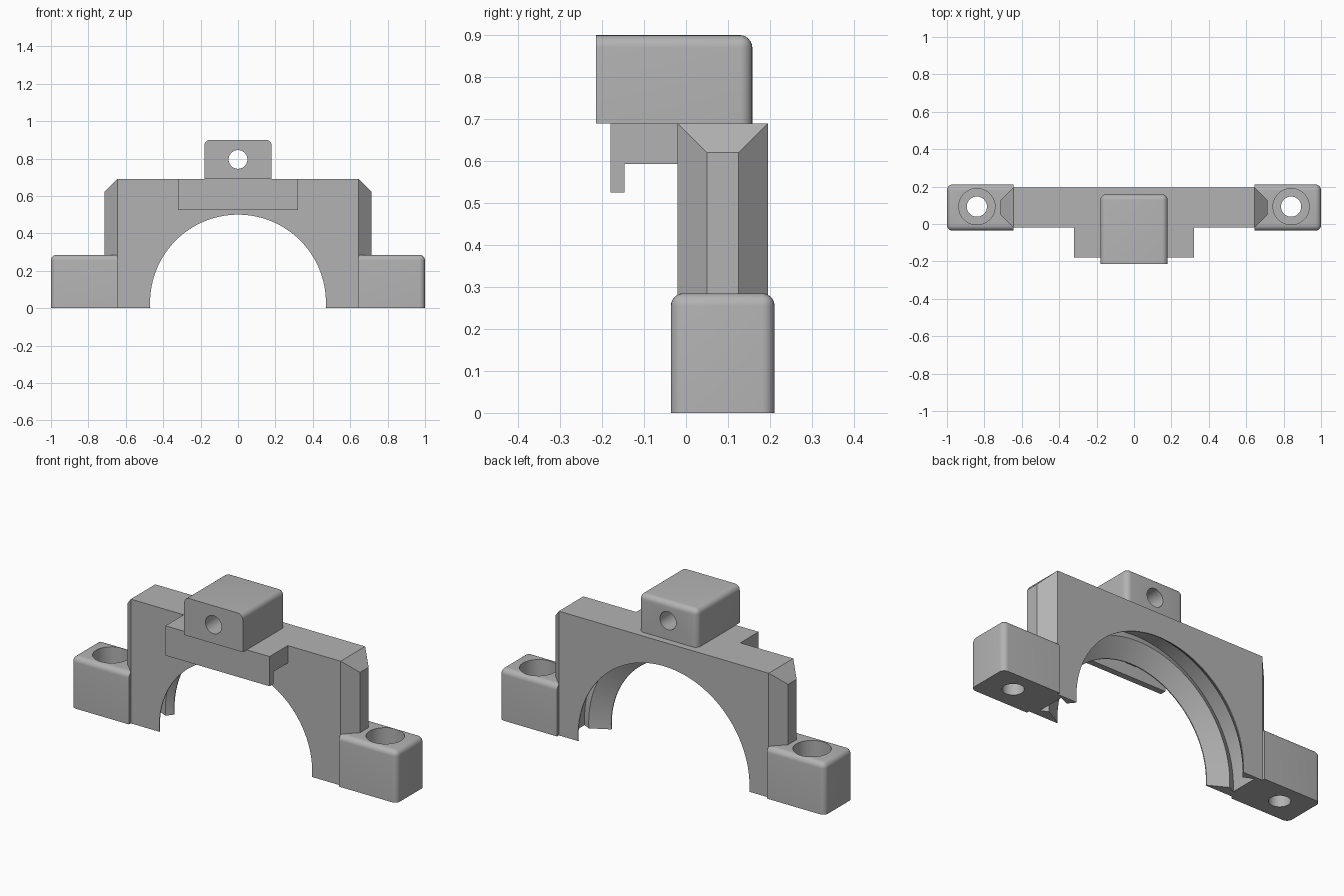
import bpy, bmesh
from math import pi, sin, cos, radians
from mathutils import Matrix, Vector

cube = bpy.data.objects.get("Cube")
if cube:
    bpy.data.objects.remove(cube, do_unlink=True)

metal = bpy.data.materials.new("plain_grey")
metal.use_nodes = True
metal.diffuse_color = (0.45, 0.45, 0.45, 1)
metal.node_tree.nodes["Principled BSDF"].inputs["Base Color"].default_value = metal.diffuse_color


def to_object(name, bm):
    bmesh.ops.recalc_face_normals(bm, faces=bm.faces)
    mesh = bpy.data.meshes.new(name)
    bm.to_mesh(mesh)
    bm.free()
    ob = bpy.data.objects.new(name, mesh)
    bpy.context.collection.objects.link(ob)
    mesh.materials.append(metal)
    return ob


def box(name, lo, hi, round_rule=None, radius=0.03):
    """Box between two corners; edges whose midpoint meets the rule are rounded."""
    bm = bmesh.new()
    lo, hi = Vector(lo), Vector(hi)
    bmesh.ops.create_cube(bm, size=1)
    for v in bm.verts:
        v.co = (lo + hi) / 2 + v.co * (hi - lo)
    if round_rule:
        edges = [e for e in bm.edges if round_rule((e.verts[0].co + e.verts[1].co) / 2)]
        bmesh.ops.bevel(bm, geom=edges, offset=radius, segments=6, profile=0.5, affect='EDGES')
    return to_object(name, bm)


def revolved(name, profile, matrix, steps=48):
    """Solid turned around local z from (radius, height) points."""
    bm = bmesh.new()
    rings = [[bm.verts.new(matrix @ Vector((r * cos(2 * pi * i / steps), r * sin(2 * pi * i / steps), h)))
              for i in range(steps)] for r, h in profile]
    for a, b in zip(rings, rings[1:]):
        for i in range(steps):
            j = (i + 1) % steps
            bm.faces.new((a[i], a[j], b[j], b[i]))
    bm.faces.new(rings[0])
    bm.faces.new(rings[-1])
    return to_object(name, bm)


def cut(ob, cutter):
    mod = ob.modifiers.new("cut", 'BOOLEAN')
    mod.operation, mod.solver, mod.object = 'DIFFERENCE', 'EXACT', cutter
    mesh = bpy.data.meshes.new_from_object(ob.evaluated_get(bpy.context.evaluated_depsgraph_get()))
    ob.modifiers.clear()
    ob.data = mesh
    bpy.data.objects.remove(cutter, do_unlink=True)


def along_y(z):
    """Turns local z into +y, at the given height."""
    return Matrix.Translation((0, 0, z)) @ Matrix.Rotation(-pi / 2, 4, 'X')


parts = []

# Arch body with tapered, chamfered ends
bm = bmesh.new()
for s in (-1, 1):
    for x, ys, top in ((0.645, (-0.02, 0.195), 0.69), (0.715, (0.05, 0.125), 0.62)):
        for y in ys:
            bm.verts.new((s * x, y, 0))
            bm.verts.new((s * x, y, top))
bmesh.ops.convex_hull(bm, input=bm.verts)
bmesh.ops.dissolve_limit(bm, angle_limit=radians(1), verts=bm.verts, edges=bm.edges)
body = to_object("arch_body", bm)

# Bore with flared front lip and undercut ring groove
bore = [(0.47, -0.1), (0.47, -0.015), (0.57, 0.04), (0.61, 0.02),
        (0.61, 0.18), (0.555, 0.155), (0.527, 0.19), (0.527, 0.3)]
cut(body, revolved("bore_cutter", bore, along_y(0.03), 128))
parts.append(body)

# Front shelf with hanging lip
parts.append(box("front_shelf", (-0.32, -0.146, 0.593), (0.32, -0.02, 0.69)))
parts.append(box("front_shelf_lip", (-0.32, -0.18, 0.525), (0.32, -0.146, 0.69)))

# Top block with a through hole
block = box("top_block", (-0.18, -0.215, 0.69), (0.18, 0.158, 0.9),
            lambda m: m.z > 0.7 and m.y > -0.2)
cut(block, revolved("pin_cutter", [(0.05, -0.5), (0.05, 0.5)], along_y(0.795)))
parts.append(block)

# Mounting lugs with counterbored bolt holes
for side, s in (("left", 1), ("right", -1)):
    xs = sorted((s * 0.645, s * 1.0))
    lug = box(side + "_lug", (xs[0], -0.036, 0), (xs[1], 0.211, 0.285),
              lambda m: m.z > 0.01 and abs(m.x) > 0.65)
    hole = [(0.054, -0.1), (0.054, 0.14), (0.097, 0.14), (0.097, 0.4)]
    cut(lug, revolved("bolt_cutter", hole, Matrix.Translation((s * 0.84, 0.093, 0))))
    parts.append(lug)

# Smooth curved faces, keep edges crisp
bpy.ops.object.select_all(action='DESELECT')
for ob in parts:
    ob.select_set(True)
bpy.context.view_layer.objects.active = body
bpy.ops.object.shade_smooth_by_angle(angle=radians(25))
